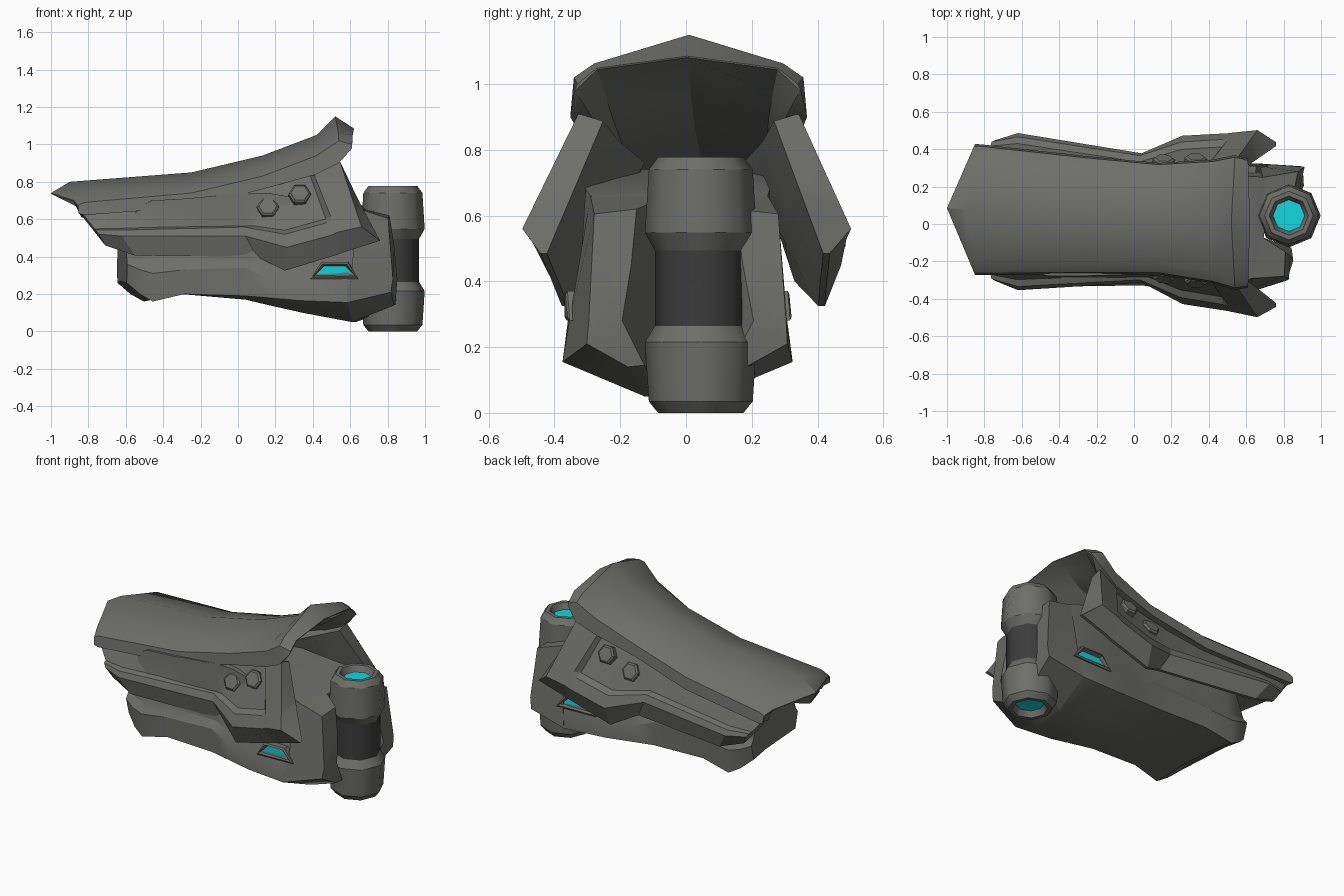
import bpy, bmesh, math
from mathutils import Vector

if "Cube" in bpy.data.objects:
    bpy.data.objects.remove(bpy.data.objects["Cube"], do_unlink=True)


def material(name, rgb):
    m = bpy.data.materials.new(name)
    m.use_nodes = True
    m.diffuse_color = (*rgb, 1)
    b = m.node_tree.nodes["Principled BSDF"]
    b.inputs["Base Color"].default_value = (*rgb, 1)
    b.inputs["Roughness"].default_value = 0.7
    return m


GREY = material("armour grey", (0.155, 0.155, 0.145))
DARK = material("dark grey", (0.045, 0.045, 0.045))
CYAN = material("glowing cyan", (0.006, 0.68, 0.73))


# The armour shell is turned slightly; the core is longer on its back side
def shell_yaw(p):
    return Vector((p[0], p[1] + 0.035 - 0.05 * p[0], p[2]))


def core_skew(p):
    x, y, z = p
    return Vector((x * (1 + 0.16 * y), y - 0.028 + 0.12 * max(0, x - 0.6), z))


def loft(name, rings, mat, place=Vector, angle=30):
    """Skin closed rings of equal even length and close both ends with quads."""
    bm = bmesh.new()
    vs = [[bm.verts.new(place(p)) for p in r] for r in rings]
    n = len(rings[0])
    for a, b in zip(vs, vs[1:]):
        for i in range(n):
            j = (i + 1) % n
            bm.faces.new((a[i], a[j], b[j], b[i]))
    for r in (vs[0], vs[-1]):
        for i in range(n // 2 - 1):
            bm.faces.new((r[i], r[i + 1], r[n - 2 - i], r[n - 1 - i]))
    bmesh.ops.recalc_face_normals(bm, faces=bm.faces)
    me = bpy.data.meshes.new(name)
    bm.to_mesh(me)
    bm.free()
    me.materials.append(mat)
    ob = bpy.data.objects.new(name, me)
    bpy.context.collection.objects.link(ob)
    bpy.ops.object.select_all(action="DESELECT")
    ob.select_set(True)
    bpy.context.view_layer.objects.active = ob
    bpy.ops.object.shade_smooth_by_angle(angle=math.radians(angle))
    return ob


def circle(c, r, n, u, v):
    return [c + r * (math.cos(2 * math.pi * i / n) * u + math.sin(2 * math.pi * i / n) * v)
            for i in range(n)]


def flip(rings, s):
    return [[(p[0], p[1] * s, p[2]) for p in r] for r in rings]


# Top plate: arched shell; centre x, edge x, crown z, shoulder z, rim z, half width, thickness
def plate_ring(xc, xs, zt, zsh, zl, hw, th):
    zmid = zt - 0.35 * (zt - zl)
    outer = [(0.8, zmid), (0.97, zsh - 0.01), (1, zl)]
    inner = [(0.8 - th, zmid - th), (0.95 - 2 * th, zsh - 0.01 - th), (1 - 2 * th, zl)]

    def arch(pts, crown):
        half = [(xc + (xs - xc) * f, f * hw, z) for f, z in pts]
        return [(x, -y, z) for x, y, z in half[::-1]] + [(xc, 0, crown)] + half
    return arch(outer, zt) + arch(inner, zt - th)[::-1]


loft("top_plate", [plate_ring(*s) for s in (
    (-1.0, -0.85, 0.74, 0.685, 0.63, 0.35, 0.004),
    (-0.9, -0.82, 0.80, 0.70, 0.622, 0.35, 0.08),
    (-0.25, -0.25, 0.85, 0.75, 0.665, 0.315, 0.08),
    (0.13, 0.13, 0.94, 0.84, 0.76, 0.298, 0.08),
    (0.42, 0.42, 1.05, 0.95, 0.84, 0.33, 0.08),
    (0.52, 0.54, 1.15, 1.03, 0.90, 0.36, 0.09),
    (0.62, 0.61, 1.085, 1.01, 0.98, 0.345, 0.004))], GREY, shell_yaw)


# Side panels: top edge, ridge and bottom edge at each station, recess depth, top thickness
def panel_ring(top, ridge, bottom, d, w):
    a, r, b = Vector(top), Vector(ridge), Vector(bottom)
    sink = Vector((0, d, 0))
    outer = [a - sink, a.lerp(r, 0.74) - sink, a.lerp(r, 0.80), r, b]
    a_in, b_in = a - Vector((0, w, 0.3 * w)), b - Vector((0, 0.02, 0))
    return outer + [a_in.lerp(b_in, t) for t in (1, 0.8, 0.55, 0.45, 0)]


PANEL = [panel_ring(*s) for s in (
    ((-0.83, 0.33, 0.63), (-0.745, 0.375, 0.52), (-0.71, 0.35, 0.46), 0.02, 0.06),
    ((-0.63, 0.32, 0.67), (-0.62, 0.42, 0.51), (-0.55, 0.38, 0.405), 0.03, 0.07),
    ((0.00, 0.28, 0.75), (0.04, 0.345, 0.51), (0.10, 0.32, 0.40), 0.03, 0.09),
    ((0.22, 0.28, 0.80), (0.26, 0.45, 0.45), (0.25, 0.40, 0.325), 0.03, 0.13),
    ((0.38, 0.305, 0.85), (0.50, 0.475, 0.515), (0.53, 0.42, 0.41), 0.03, 0.09),
    ((0.40, 0.305, 0.855), (0.53, 0.48, 0.53), (0.57, 0.425, 0.425), 0.0, 0.085),
    ((0.545, 0.335, 0.91), (0.66, 0.50, 0.56), (0.76, 0.44, 0.485), 0.0, 0.075))]

# Front cheeks that wrap around the upright cylinder
CHEEK = [
    [(0.62, 0.10, 0.05), (0.62, 0.35, 0.155), (0.64, 0.33, 0.29), (0.66, 0.27, 0.66),
     (0.66, 0.03, 0.66), (0.64, 0.03, 0.45), (0.64, 0.03, 0.28), (0.62, 0.03, 0.06)],
    [(0.86, 0.18, 0.14), (0.86, 0.305, 0.21), (0.87, 0.30, 0.28), (0.84, 0.28, 0.605),
     (0.83, 0.15, 0.62), (0.86, 0.17, 0.45), (0.88, 0.20, 0.28), (0.86, 0.13, 0.145)]]


# Slanted window outline at a given depth, shrunk in length and height
def window_ring(y, kx, kz):
    pts = ((0.41, 0.283), (0.47, 0.373), (0.62, 0.373), (0.68, 0.283))
    return [(0.545 + (x - 0.545) * kx, y, 0.326 + (z - 0.328) * kz) for x, z in pts]


for s, side in ((-1, "front"), (1, "back")):
    loft(side + "_side_panel", flip(PANEL, s), GREY, shell_yaw, 22)
    loft(side + "_cheek", flip(CHEEK, s), GREY, core_skew)
    # Raised frame with a recessed pane
    loft(side + "_window_frame",
         flip([window_ring(*w) for w in
               ((0.27, 1, 1), (0.335, 1, 1), (0.341, 0.9, 0.75), (0.316, 0.8, 0.52))], s),
         GREY, core_skew)
    loft(side + "_window",
         flip([window_ring(0.315, 0.8, 0.52), window_ring(0.32, 0.8, 0.52)], s),
         CYAN, core_skew)
    # Hexagonal bolts on each panel
    axis = Vector((0, 0.9 * s, 0.42))
    up = Vector((0, -0.42 * s, 0.9))
    for i, (x, y, z) in enumerate(((0.16, 0.295, 0.655), (0.33, 0.31, 0.725))):
        c = Vector((x, y * s, z))
        rings = [circle(c + axis * h, r, 6, Vector((1, 0, 0)), up)
                 for h, r in ((-0.04, 0.06), (0.025, 0.06), (0.035, 0.048))]
        loft(f"{side}_bolt_{i + 1}", rings, GREY, shell_yaw)


# Inner body: x, keel z, keel edge, lower corner, widest point, step, roof edge
def body_ring(x, zc, *pts):
    half = [(x, y, z) for y, z in pts]
    return ([(x, 0, zc)] + half + [(x, 0, pts[-1][1])]
            + [(px, -y, z) for px, y, z in half[::-1]])


loft("inner_body", [body_ring(*s) for s in (
    (-0.62, 0.27, (0.10, 0.27), (0.25, 0.26), (0.28, 0.36), (0.25, 0.40), (0.20, 0.55)),
    (-0.55, 0.22, (0.10, 0.22), (0.29, 0.20), (0.31, 0.33), (0.27, 0.38), (0.23, 0.66)),
    (-0.48, 0.18, (0.10, 0.18), (0.31, 0.16), (0.315, 0.31), (0.28, 0.37), (0.25, 0.70)),
    (-0.30, 0.20, (0.10, 0.20), (0.30, 0.20), (0.305, 0.33), (0.27, 0.38), (0.25, 0.71)),
    (0.04, 0.17, (0.10, 0.17), (0.30, 0.19), (0.30, 0.34), (0.27, 0.385), (0.24, 0.74)),
    (0.17, 0.14, (0.10, 0.14), (0.315, 0.18), (0.315, 0.285), (0.28, 0.34), (0.25, 0.74)),
    (0.35, 0.10, (0.10, 0.10), (0.335, 0.165), (0.33, 0.29), (0.29, 0.36), (0.27, 0.71)),
    (0.62, 0.05, (0.10, 0.05), (0.35, 0.155), (0.33, 0.29), (0.30, 0.36), (0.28, 0.68)),
    (0.70, 0.08, (0.10, 0.08), (0.30, 0.18), (0.31, 0.29), (0.28, 0.36), (0.26, 0.645)))],
    GREY, core_skew)


# Upright octagonal cylinder: two hollow caps, a dark grip and glowing discs
def lathe(name, profile, mat):
    rings = [circle(Vector((0.828, 0.045, z)), r, 8, Vector((1, 0, 0)), Vector((0, 1, 0)))
             for r, z in profile]
    me = loft(name, rings, mat, angle=50).data
    for e in me.edges:
        a, b = (me.vertices[i].co.z for i in e.vertices)
        e.use_edge_sharp = abs(a - b) < 1e-4


CAP = ((0.14, 0.265), (0.17, 0.215), (0.158, 0.035), (0.13, 0.0), (0.105, 0.0), (0.085, 0.04))
lathe("lower_cap", CAP, GREY)
lathe("upper_cap", [(r, 0.778 - z * 1.07) for r, z in CAP], GREY)
lathe("cylinder_grip", ((0.14, 0.23), (0.14, 0.53)), DARK)
lathe("lower_light", ((0.084, 0.042), (0.084, 0.034)), CYAN)
lathe("upper_light", ((0.084, 0.733), (0.084, 0.741)), CYAN)
